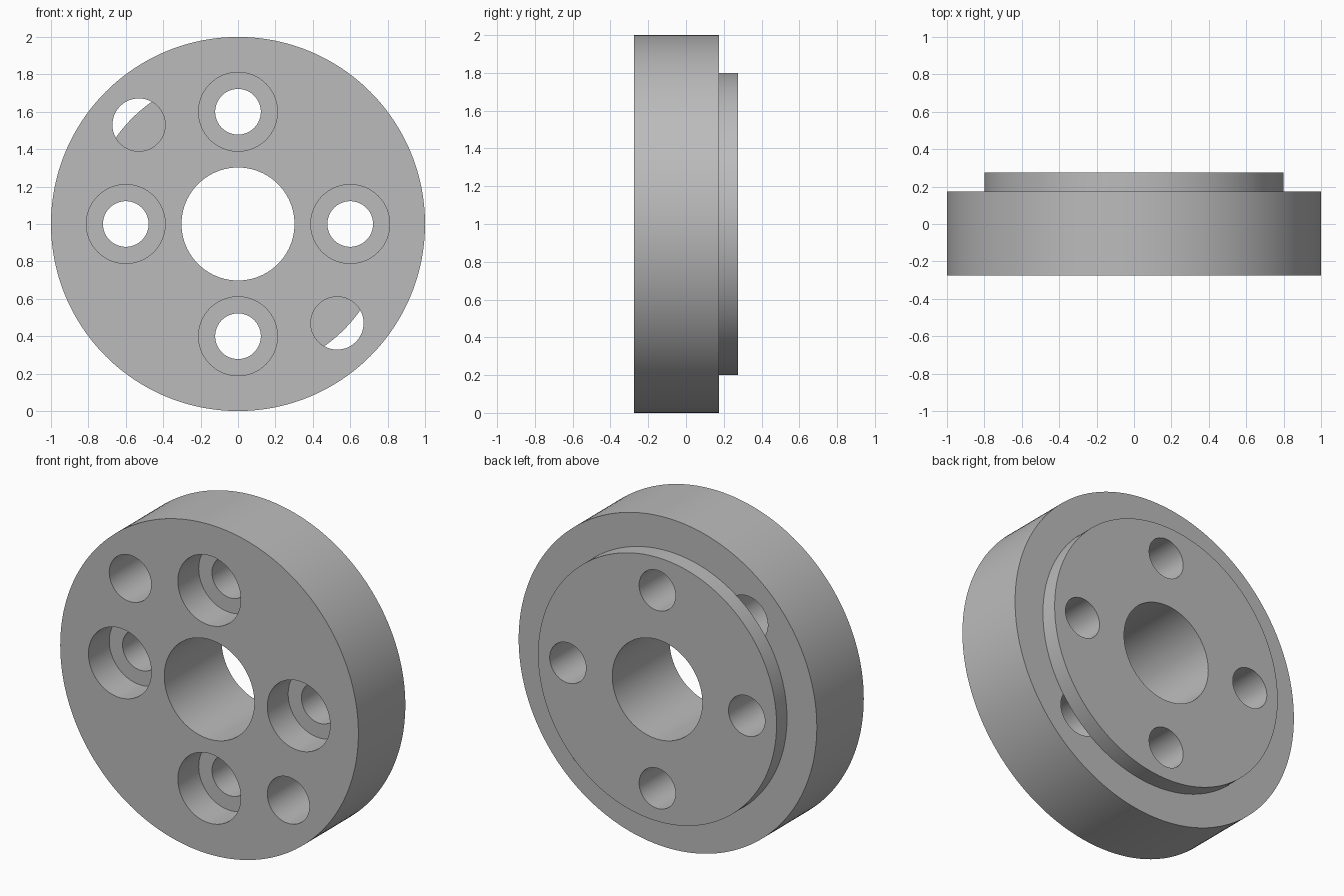
import bpy
from math import pi, cos, sin, radians

cube = bpy.data.objects.get("Cube")
if cube:
    bpy.data.objects.remove(cube, do_unlink=True)

FRONT, STEP, BACK = -0.275, 0.175, 0.275
SEAT = -0.075      # floor of the counterbores
OVER = 0.1         # how far cutters reach past the faces

steel = bpy.data.materials.new("plain_grey")
steel.use_nodes = True
colour = (0.5, 0.5, 0.5, 1)
steel.diffuse_color = colour
steel.node_tree.nodes["Principled BSDF"].inputs["Base Color"].default_value = colour


def cylinder(name, radius, y0, y1, x=0, z=1, sides=96):
    """Cylinder lying along y between y0 and y1."""
    bpy.ops.mesh.primitive_cylinder_add(
        vertices=sides, radius=radius, depth=y1 - y0,
        location=(x, (y0 + y1) / 2, z), rotation=(pi / 2, 0, 0))
    ob = bpy.context.object
    ob.name = name
    ob.data.materials.append(steel)
    return ob


def combine(target, tool, operation):
    """Apply a boolean and discard the tool."""
    mod = target.modifiers.new(operation.lower(), 'BOOLEAN')
    mod.operation, mod.solver, mod.object = operation, 'EXACT', tool
    tool.hide_render = True
    bpy.context.view_layer.objects.active = target
    bpy.ops.object.modifier_apply(modifier=mod.name)
    bpy.data.objects.remove(tool, do_unlink=True)


def polar(radius, degrees):
    a = radians(degrees)
    return radius * cos(a), 1 + radius * sin(a)


# Main disc with two diagonal pin holes, open up to the rear step
flange = cylinder("flange_disc", 1.0, FRONT, STEP, sides=192)
for angle in (135, 315):
    x, z = polar(0.75, angle)
    combine(flange, cylinder("pin_hole", 0.141, FRONT - OVER, STEP + OVER, x, z), 'DIFFERENCE')

# Rear locating boss, partly closing the pin holes
combine(flange, cylinder("rear_boss", 0.8, STEP, BACK, sides=192), 'UNION')

# Central bore
combine(flange, cylinder("centre_bore", 0.302, FRONT - OVER, BACK + OVER, sides=128), 'DIFFERENCE')

# Four counterbored bolt holes
for angle in (0, 90, 180, 270):
    x, z = polar(0.6, angle)
    combine(flange, cylinder("bolt_hole", 0.122, FRONT - OVER, BACK + OVER, x, z), 'DIFFERENCE')
    combine(flange, cylinder("counterbore", 0.211, FRONT - OVER, SEAT, x, z), 'DIFFERENCE')

# Smooth walls with crisp rims
bpy.ops.object.select_all(action='DESELECT')
flange.select_set(True)
bpy.context.view_layer.objects.active = flange
bpy.ops.object.shade_smooth_by_angle(angle=radians(30))
